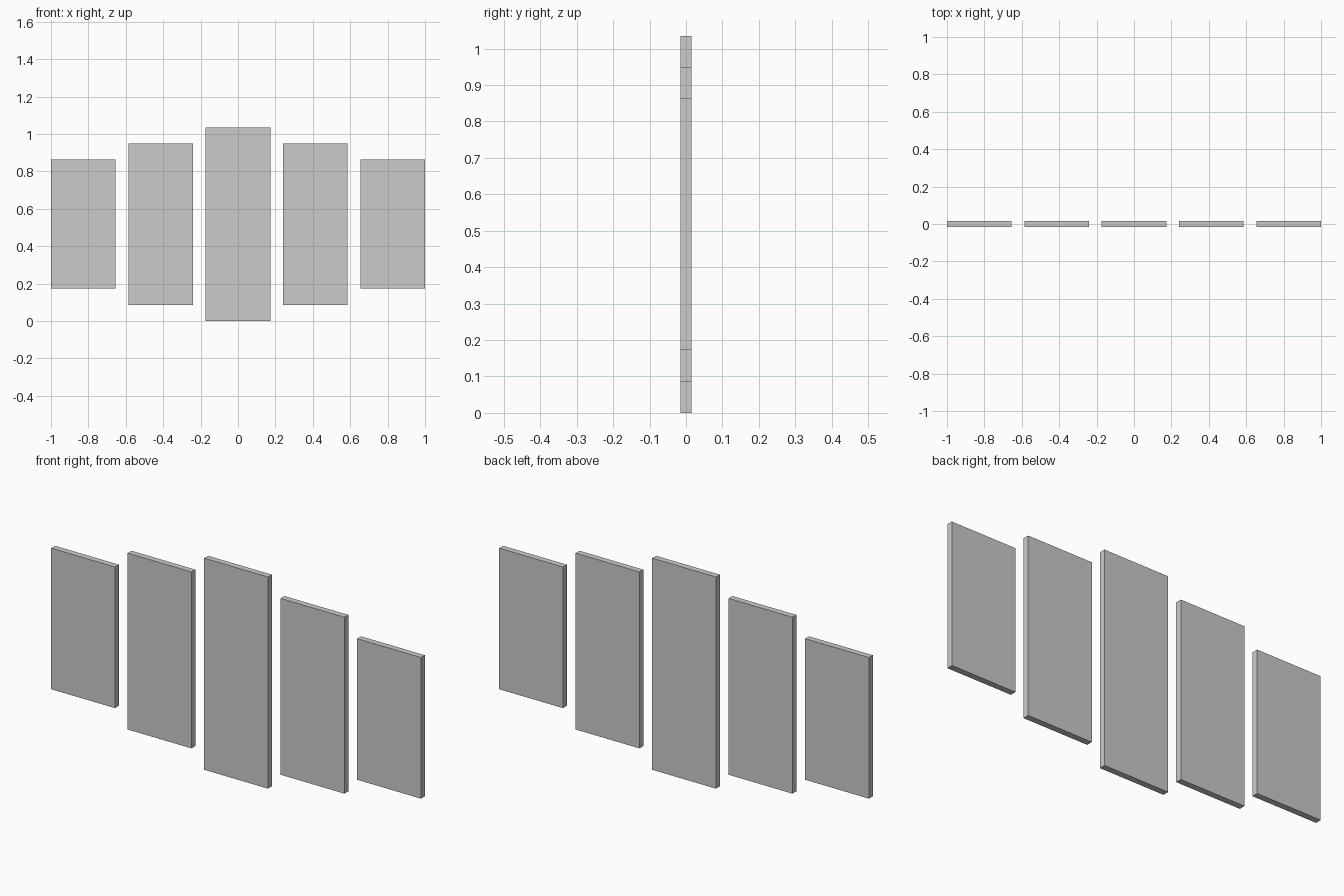
import bpy

if "Cube" in bpy.data.objects:
    bpy.data.objects.remove(bpy.data.objects["Cube"])

WIDTH, DEPTH, MID_Z = 0.345, 0.03, 0.5175


def panel(name, x, height):
    bpy.ops.mesh.primitive_cube_add(size=1, location=(x, 0, MID_Z))
    ob = bpy.context.object
    ob.name = name
    ob.scale = (WIDTH, DEPTH, height)
    bpy.ops.object.transform_apply(location=False, rotation=False, scale=True)


# Tall centre panel
panel("centre_panel", 0, 1.035)

# Mirrored side panels, stepping down outwards
for side, s in (("left", -1), ("right", 1)):
    panel(f"{side}_inner_panel", s * 0.4138, 0.8625)
    panel(f"{side}_outer_panel", s * 0.8275, 0.69)
